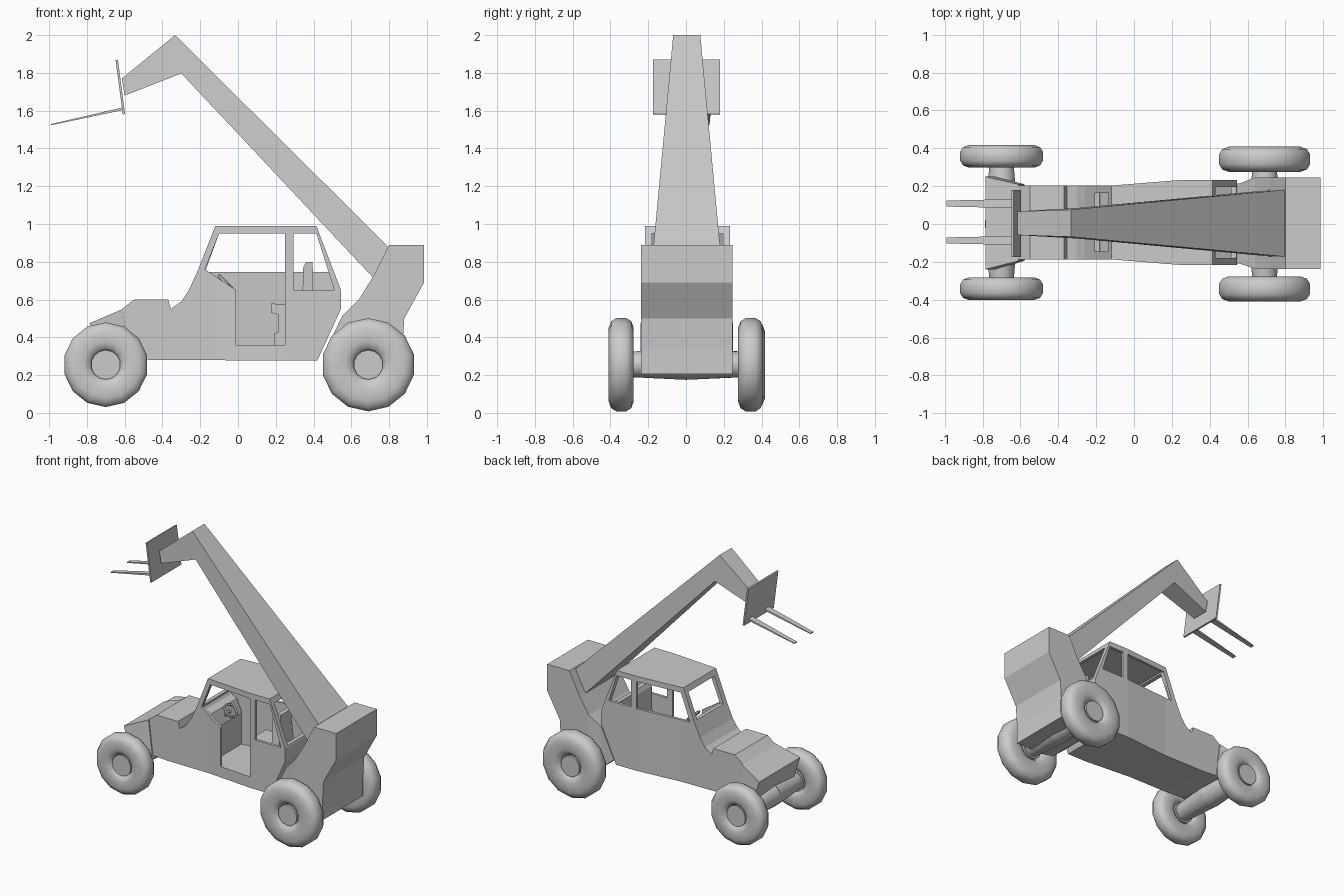
import bpy, bmesh
from math import sin, cos, pi, radians, copysign
from mathutils import Vector, Matrix

if "Cube" in bpy.data.objects:
    bpy.data.objects.remove(bpy.data.objects["Cube"])


def finish(name, bm):
    bmesh.ops.recalc_face_normals(bm, faces=bm.faces)
    me = bpy.data.meshes.new(name)
    bm.to_mesh(me)
    bm.free()
    ob = bpy.data.objects.new(name, me)
    bpy.context.collection.objects.link(ob)
    return ob


def prism(name, pts, width, cuts=()):
    """Extrude an x-z profile along y; width is (y0, y1) or a function of (x, z)."""
    bm = bmesh.new()
    f = bm.faces.new([bm.verts.new((x, -1, z)) for x, z in pts])
    ext = bmesh.ops.extrude_face_region(bm, geom=[f], use_keep_orig=True)
    for v in ext['geom']:
        if isinstance(v, bmesh.types.BMVert):
            v.co.y = 1
    for c in cuts:
        bmesh.ops.bisect_plane(bm, geom=bm.verts[:] + bm.edges[:] + bm.faces[:],
                               plane_co=(c, 0, 0), plane_no=(1, 0, 0))
    for v in bm.verts:
        y0, y1 = width(v.co.x, v.co.z) if callable(width) else width
        v.co.y = y0 if v.co.y < 0 else y1
    return finish(name, bm)


def rod(name, a, b, r1, r2=None, n=14):
    a, b = Vector(a), Vector(b)
    d = b - a
    bm = bmesh.new()
    m = Matrix.Translation((a + b) / 2) @ d.to_track_quat('Z', 'Y').to_matrix().to_4x4()
    bmesh.ops.create_cone(bm, cap_ends=True, segments=n, radius1=r1,
                          radius2=r1 if r2 is None else r2, depth=d.length, matrix=m)
    return finish(name, bm)


def smooth(ob, deg=40):
    bpy.ops.object.select_all(action='DESELECT')
    ob.select_set(True)
    bpy.context.view_layer.objects.active = ob
    bpy.ops.object.shade_smooth_by_angle(angle=radians(deg))


def ring(name, centre, mid, half_r, half_w, n, k, power=1.0):
    """Ring around the y axis with a rounded-box section."""
    bm = bmesh.new()
    sp = lambda t: copysign(abs(t) ** power, t)
    rows = []
    for i in range(n):
        a = 2 * pi * (i + 0.5) / n
        row = []
        for j in range(k):
            b = 2 * pi * (j + 0.5) / k
            r = mid + half_r * sp(cos(b))
            row.append(bm.verts.new((r * cos(a), half_w * sp(sin(b)), r * sin(a))))
        rows.append(row)
    for i in range(n):
        p, q = rows[i], rows[(i + 1) % n]
        for j in range(k):
            bm.faces.new((p[j], p[(j + 1) % k], q[(j + 1) % k], q[j]))
    ob = finish(name, bm)
    ob.location = centre
    smooth(ob, 50)
    return ob


def cut(target, cutter):
    m = target.modifiers.new("cut", 'BOOLEAN')
    m.operation, m.solver, m.object = 'DIFFERENCE', 'EXACT', cutter
    bpy.context.view_layer.objects.active = target
    bpy.ops.object.modifier_apply(modifier=m.name)
    bpy.data.objects.remove(cutter)


# Cab and hood shell, widening towards the rear
def body_w(x, z, inset=0.0):
    t = min(max((x + 0.12) / 0.37, 0), 1)
    return (-0.187 - 0.03 * t + inset, 0.203 + 0.03 * t - inset)


cab = prism("cab_body", [
    (-0.62, 0.29), (-0.45, 0.28), (0.42, 0.277), (0.545, 0.55), (0.545, 0.65), (0.415, 0.99),
    (-0.12, 0.99), (-0.21, 0.76), (-0.26, 0.65), (-0.30, 0.59), (-0.355, 0.55),
    (-0.37, 0.60), (-0.55, 0.60), (-0.62, 0.545)], body_w, (-0.12, 0.25))
cut(cab, prism("cavity", [
    (-0.10, 0.96), (0.405, 0.96), (0.515, 0.65), (0.515, 0.55), (0.42, 0.36),
    (-0.10, 0.36), (-0.10, 0.60), (-0.19, 0.74)],
    lambda x, z: body_w(x, z, 0.02), (-0.09, 0.25)))
NEAR, FAR = (-0.4, -0.1), (0.1, 0.4)
openings = [
    ([(-0.175, 0.76), (-0.10, 0.95), (0.25, 0.95), (0.25, 0.36), (-0.01, 0.36), (-0.01, 0.65)], NEAR),
    ([(0.295, 0.65), (0.295, 0.95), (0.415, 0.95), (0.51, 0.65)], NEAR),
    ([(-0.175, 0.745), (-0.10, 0.95), (0.25, 0.95), (0.25, 0.745)], FAR),
    ([(0.295, 0.745), (0.295, 0.95), (0.415, 0.95), (0.48, 0.745)], FAR),
    ([(-0.30, 0.76), (-0.30, 0.95), (-0.05, 0.95), (-0.05, 0.76)], (-0.145, 0.165)),
    ([(0.35, 0.66), (0.35, 0.95), (0.60, 0.95), (0.60, 0.66)], (-0.18, 0.195))]
for pts, w in openings:
    cut(cab, prism("opening", pts, w))

# Sloped nose over the front axle
prism("nose", [(-0.785, 0.475), (-0.61, 0.55), (-0.58, 0.30), (-0.73, 0.30)],
      lambda x, z: (-0.24, 0.25) if x < -0.7 else (-0.195, 0.21))

# Rear counterweight
prism("counterweight", [
    (0.80, 0.89), (0.985, 0.89), (0.985, 0.69), (0.88, 0.50), (0.87, 0.34), (0.87, 0.205),
    (0.56, 0.205), (0.45, 0.30), (0.55, 0.51), (0.64, 0.60), (0.72, 0.73)],
    lambda x, z: (-0.21, 0.215) if x < 0.6 else (-0.237, 0.247), (0.56, 0.64, 0.72, 0.80))


# Tapered lifting boom with bent head
def boom_w(x, z):
    t = (x + 0.33) / 1.12
    h = 0.078 + 0.104 * t if t > 0 else 0.078 + 0.06 * t
    top = x + z > 1.6 if x > 0.5 else z > 1.9
    h -= 0.006 if top else 0
    return (0.004 - h, 0.004 + h)


prism("boom", [(0.82, 0.855), (-0.333, 2.0), (-0.615, 1.77), (-0.60, 1.68), (-0.30, 1.797),
               (0.73, 0.70)], boom_w, (-0.30,))

# Fork carriage and two tines
prism("fork_plate", [(-0.648, 1.868), (-0.636, 1.87), (-0.598, 1.582), (-0.610, 1.58)], (-0.175, 0.18))
for c in (-0.087, 0.108):
    prism("fork_tine", [(-0.61, 1.617), (-0.61, 1.603), (-0.99, 1.523), (-0.99, 1.529)],
          lambda x, z: (c - 0.024, c + 0.024) if x > -0.8 else (c - 0.016, c + 0.016))

# Wheels, hubs and axle stubs
for label, x, R, h, ys in (("front", -0.70, 0.226, 0.061, (-0.342, 0.358)),
                           ("rear", 0.69, 0.249, 0.068, (-0.343, 0.342))):
    for y in ys:
        s = copysign(1, y)
        inner = 0.072
        ring(label + "_tyre", (x, y, 0.255), (R + inner) / 2, (R - inner) / 2, h, 14, 12, 0.7)
        smooth(rod(label + "_hub", (x, y - s * (h - 0.01), 0.255), (x, y + s * (h - 0.015), 0.255), 0.078))
        smooth(rod(label + "_axle", (x, 0, 0.265), (x, y - s * h * 0.5, 0.255), 0.09, 0.065))

# Driver's seat
prism("seat_base", [(0.19, 0.355), (0.19, 0.42), (0.215, 0.43), (0.215, 0.52), (0.175, 0.53), (0.175, 0.58),
                    (0.37, 0.56), (0.37, 0.355)], (-0.08, 0.09))
back = prism("seat_back", [(0.34, 0.55), (0.345, 0.77), (0.36, 0.80), (0.395, 0.80), (0.40, 0.55)],
             lambda x, z: (-0.055, 0.065) if z > 0.79 else (-0.085, 0.095))

# Dashboard, steering wheel and column
prism("dashboard", [(-0.20, 0.73), (-0.13, 0.70), (-0.09, 0.60), (-0.12, 0.58)], (-0.16, 0.175))
wheel = ring("steering_wheel", (-0.065, 0.005, 0.69), 0.05, 0.009, 0.009, 14, 6)
wheel.rotation_euler = (radians(90), radians(45), 0)
wheel.rotation_euler = Vector((1, 0, 1)).to_track_quat('Y', 'Z').to_euler()
rod("steering_column", (-0.13, 0.005, 0.625), (-0.065, 0.005, 0.69), 0.012, n=8)
